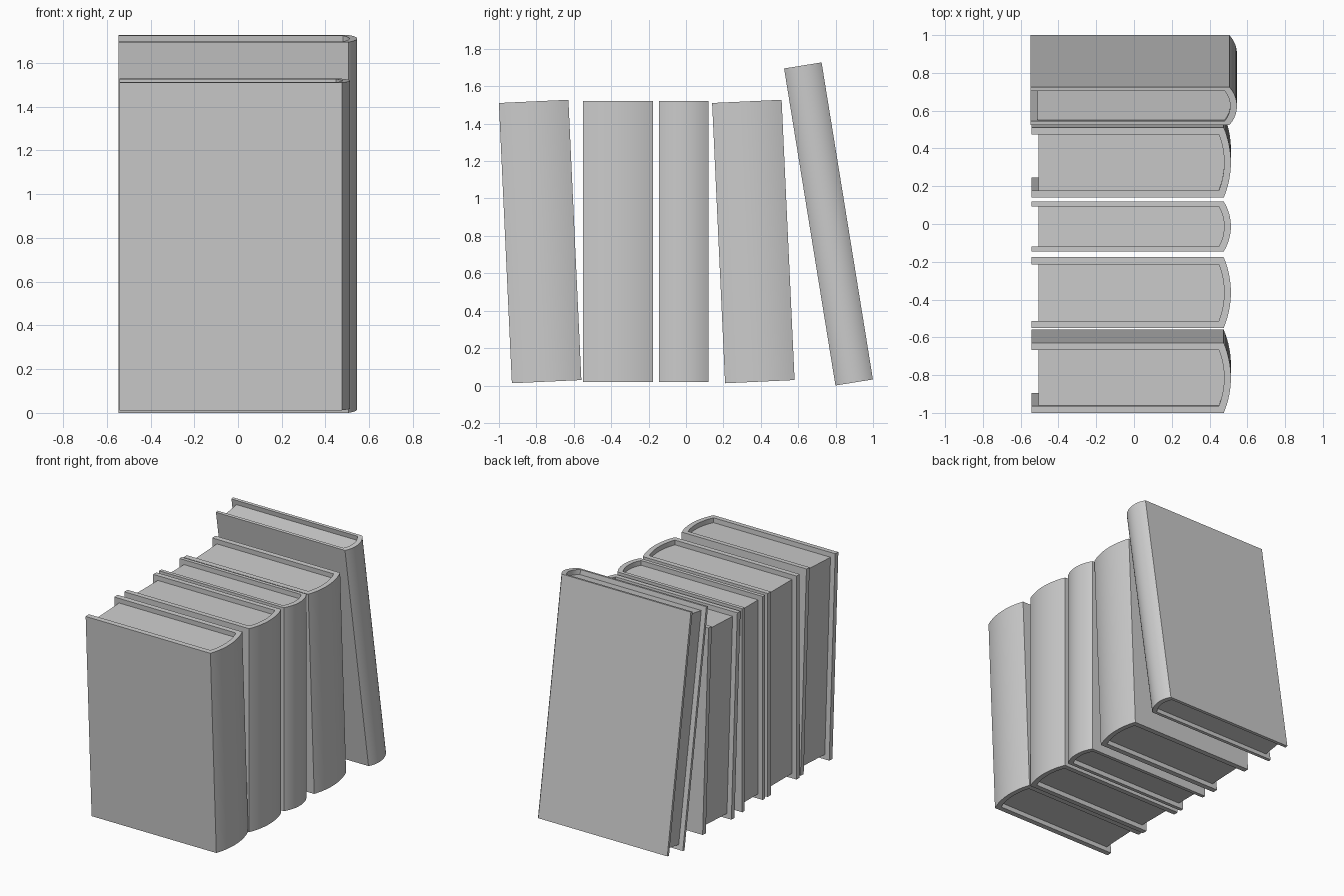
import bpy, bmesh, math

if "Cube" in bpy.data.objects:
    bpy.data.objects.remove(bpy.data.objects["Cube"])


def arc(x_edge, x_apex, y0, y1, n=16):
    """Circular arc from (x_edge, y0) to (x_edge, y1) bulging to x_apex."""
    s, h = x_apex - x_edge, (y1 - y0) / 2
    r = (h * h + s * s) / (2 * s)
    a = math.asin(h / r)
    cx, cy = x_apex - r, (y0 + y1) / 2
    return [(cx + r * math.cos(t), cy + r * math.sin(t))
            for t in (-a + 2 * a * i / n for i in range(n + 1))]


def extrude(name, outline, z0, z1, loc, tilt):
    bm = bmesh.new()
    face = bm.faces.new([bm.verts.new((x, y, z0)) for x, y in outline])
    top = bmesh.ops.extrude_face_region(bm, geom=[face])["geom"]
    bmesh.ops.translate(bm, vec=(0, 0, z1 - z0),
                        verts=[v for v in top if isinstance(v, bmesh.types.BMVert)])
    bmesh.ops.recalc_face_normals(bm, faces=bm.faces)
    mesh = bpy.data.meshes.new(name)
    bm.to_mesh(mesh)
    bm.free()
    ob = bpy.data.objects.new(name, mesh)
    bpy.context.collection.objects.link(ob)
    ob.location = loc
    ob.rotation_euler.x = tilt
    bpy.ops.object.select_all(action='DESELECT')
    ob.select_set(True)
    bpy.context.view_layer.objects.active = ob
    bpy.ops.object.shade_smooth_by_angle(angle=math.radians(30))


def book(i, y, z, thick, height, tilt, x0, x1, x2):
    board = thick * 0.1
    loc = (0, y, z)
    tilt = math.radians(tilt)
    outer = arc(x1, x2, 0, thick)
    inner = arc(x1 - 0.026, x2 - 0.036, board, thick - board)
    # hard cover: two boards joined by a rounded spine
    cover = [(x0, 0)] + outer + [(x0, thick), (x0, thick - board)] + inner[::-1] + [(x0, board)]
    extrude(f"book_{i}_cover", cover, 0, height, loc, tilt)
    # page block, recessed at top, bottom and fore edge
    pages = [(x0 + 0.037, board)] + inner + [(x0 + 0.037, thick - board)]
    extrude(f"book_{i}_pages", pages, 0.035, height - 0.035, loc, tilt)


# (y, z of lower front corner), thickness, height, lean, x extents
NORMAL = (-0.542, 0.475, 0.513)
book(1, -0.931, 0.012, 0.372, 1.5, 2.65, *NORMAL)
book(2, -0.550, 0.020, 0.374, 1.5, 0, *NORMAL)
book(3, -0.145, 0.020, 0.264, 1.5, 0, *NORMAL)
book(4, 0.209, 0.012, 0.372, 1.5, 2.65, *NORMAL)
book(5, 0.799, 0.0, 0.203, 1.717, 9.2, -0.547, 0.505, 0.545)
